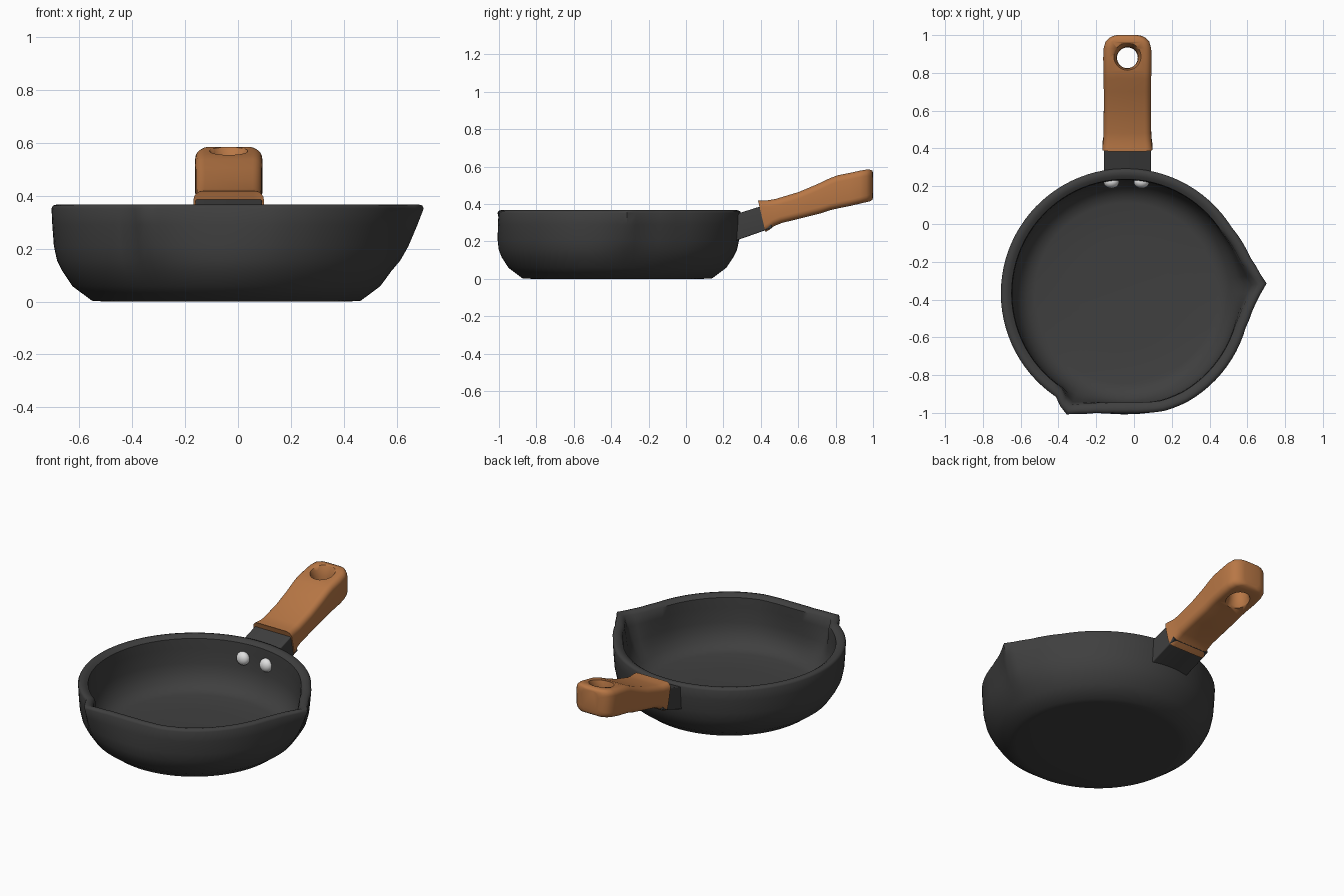
import bpy, bmesh, math
from mathutils import Vector

if "Cube" in bpy.data.objects:
    bpy.data.objects.remove(bpy.data.objects["Cube"])


def material(name, col):
    m = bpy.data.materials.new(name)
    m.diffuse_color = (*col, 1)
    m.use_nodes = True
    m.node_tree.nodes["Principled BSDF"].inputs["Base Color"].default_value = m.diffuse_color
    return m


GREY = material("cast_iron_grey", (0.05, 0.05, 0.05))
WOOD = material("warm_wood", (0.48, 0.185, 0.06))
STEEL = material("rivet_steel", (0.75, 0.75, 0.75))


def loft(name, rings, mat, angle=40):
    """Skin a list of equal-length point rings and cap both ends."""
    bm = bmesh.new()
    loops = [[bm.verts.new(p) for p in ring] for ring in rings]
    n = len(loops[0])
    for a, b in zip(loops, loops[1:]):
        for i in range(n):
            j = (i + 1) % n
            bm.faces.new((a[i], a[j], b[j], b[i]))
    bm.faces.new(loops[0][::-1])
    bm.faces.new(loops[-1])
    bmesh.ops.recalc_face_normals(bm, faces=bm.faces)
    me = bpy.data.meshes.new(name)
    bm.to_mesh(me)
    bm.free()
    ob = bpy.data.objects.new(name, me)
    bpy.context.collection.objects.link(ob)
    me.materials.append(mat)
    smooth(ob, angle)
    return ob


def smooth(ob, angle):
    bpy.ops.object.select_all(action='DESELECT')
    ob.select_set(True)
    bpy.context.view_layer.objects.active = ob
    bpy.ops.object.shade_smooth_by_angle(angle=math.radians(angle))


def interp(table, d):
    for (a, u), (b, v) in zip(table, table[1:]):
        if a <= d <= b:
            return u + (v - u) * (d - a) / (b - a)
    return 0.0


# pan body: lathe profile, pulled out into two pouring spouts near the rim
CX, CY = -0.044, -0.367
SPOUTS = [
    (4, [(-20, 0), (-10, .02), (-4, .055), (-1.5, .082), (0, .087),
         (4, .06), (12, .026), (28, 0)]),
    (244, [(-12, 0), (-8, 0), (-4, .03), (-1, .05), (0, .052), (4, .027),
           (12, -.008), (20, -.023), (27, -.027), (36, -.019), (44, -.006), (56, 0)]),
]
PROFILE = [(.25, 0), (.46, 0), (.508, .003), (.582, .058), (.62, .115), (.64, .155),
           (.652, .21), (.658, .29), (.661, .352), (.655, .363), (.64, .367),
           (.622, .363), (.604, .35), (.6, .29), (.597, .2), (.585, .15),
           (.56, .1), (.52, .066), (.48, .055), (.25, .052)]


def pan_ring(r, z, sides=90):
    fade = min(1, max(0, (z - .1) / .25))
    pts = []
    for i in range(sides):
        deg = i * 360 / sides
        off = sum(interp(tab, (deg - tip + 180) % 360 - 180) for tip, tab in SPOUTS)
        rr = r + off * fade
        t = math.radians(deg)
        pts.append((CX + rr * math.cos(t), CY + rr * math.sin(t), z))
    return pts


loft("pan_body", [pan_ring(r, z) for r, z in PROFILE], GREY, 50)


# handle pieces: rounded-rectangle sections between a top and a bottom point
HX = -0.035


def section(yt, zt, yb, zb, hw, rad):
    top, bot = Vector((0, yt, zt)), Vector((0, yb, zb))
    mid, up = (top + bot) / 2, (top - bot).normalized()
    hh = (top - bot).length / 2
    pts = []
    for q, (sx, sy) in enumerate([(1, 1), (-1, 1), (-1, -1), (1, -1)]):
        for k in range(6):
            a = math.radians(90 * q + 18 * k)
            x = sx * (hw - rad) + rad * math.cos(a)
            h = sy * (hh - rad) + rad * math.sin(a)
            p = mid + up * h
            pts.append((HX + x, p.y, p.z))
    return pts


# neck joining pan and handle
loft("handle_neck", [section(.255, .342, .255, .2, .125, .006),
                     section(.43, .397, .46, .272, .125, .006)], GREY)

# wooden grip
GRIP = [(.388, .412, .424, .256, .126), (.385, .418, .425, .25, .133),
        (.41, .419, .445, .262, .131), (.44, .42, .47, .281, .127),
        (.48, .427, .51, .298, .126), (.60, .463, .62, .325, .125),
        (.70, .505, .72, .35, .125), (.77, .538, .77, .367, .126),
        (.81, .553, .81, .376, .127), (.88, .567, .88, .39, .128),
        (.93, .578, .93, .402, .126), (.965, .584, .965, .41, .116),
        (.985, .583, .985, .415, .097), (.996, .578, .996, .422, .075),
        (1.0, .568, 1.0, .433, .055)]
grip = loft("wooden_grip", [section(*s, .035) for s in GRIP], WOOD)

# hanging hole: flared cutter, wide at both faces
HOLE = [(.1, .62), (.078, .58), (.066, .555), (.058, .52), (.055, .48),
        (.056, .44), (.06, .415), (.068, .39), (.09, .35)]
cutter = loft("hole_cutter", [[(HX + r * math.cos(i * math.pi / 16),
                                .88 + r * math.sin(i * math.pi / 16), z)
                               for i in range(32)] for r, z in HOLE], WOOD)
cutter.hide_render = True
mod = grip.modifiers.new("hole", 'BOOLEAN')
mod.operation = 'DIFFERENCE'
mod.solver = 'EXACT'
mod.object = cutter
bpy.ops.object.select_all(action='DESELECT')
grip.select_set(True)
bpy.context.view_layer.objects.active = grip
bpy.ops.object.modifier_move_to_index(modifier=mod.name, index=0)
bpy.ops.object.modifier_apply(modifier=mod.name)
bpy.data.objects.remove(cutter)
smooth(grip, 60)

# two rivets on the inside wall
for side, x in (("left", -.12), ("right", .04)):
    bpy.ops.mesh.primitive_uv_sphere_add(segments=20, ring_count=12, radius=.041,
                                         location=(x, .222, .262))
    ob = bpy.context.object
    ob.name = "rivet_" + side
    ob.scale = (1, .8, 1)
    ob.data.materials.append(STEEL)
    smooth(ob, 60)
